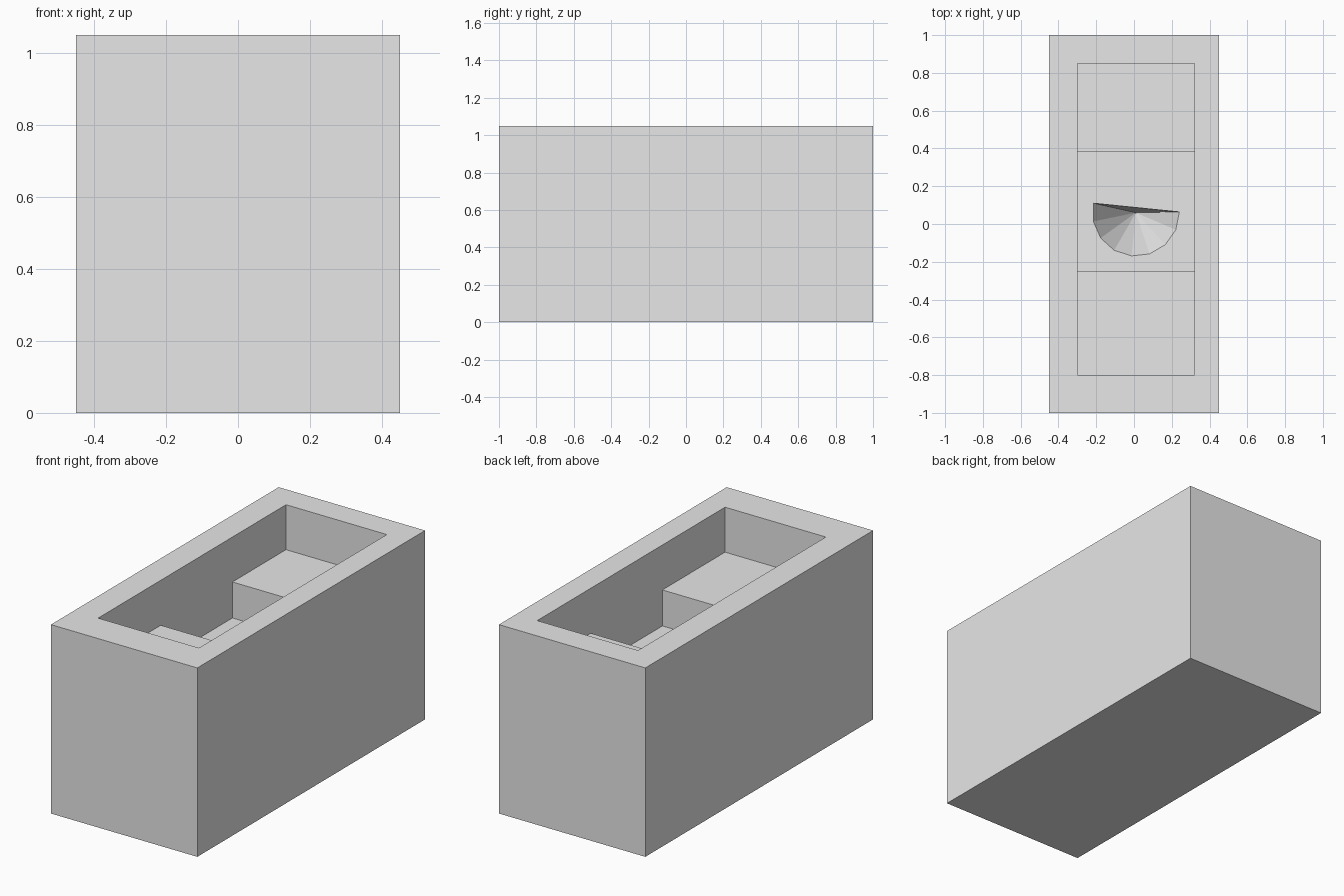
import bpy
import bmesh
from math import cos, sin, radians
from mathutils import Vector

cube = bpy.data.objects.get("Cube")
if cube:
    bpy.data.objects.remove(cube, do_unlink=True)

grey = bpy.data.materials.new("plain grey")
grey.use_nodes = True
colour = (0.8, 0.8, 0.8, 1)
grey.diffuse_color = colour
grey.node_tree.nodes["Principled BSDF"].inputs["Base Color"].default_value = colour


def make_object(name, bm):
    bmesh.ops.recalc_face_normals(bm, faces=bm.faces)
    mesh = bpy.data.meshes.new(name)
    bm.to_mesh(mesh)
    bm.free()
    mesh.materials.append(grey)
    obj = bpy.data.objects.new(name, mesh)
    bpy.context.collection.objects.link(obj)
    return obj


def prism(name, profile, direction):
    """Extrude a closed outline of 3D points along a direction."""
    bm = bmesh.new()
    face = bm.faces.new([bm.verts.new(p) for p in profile])
    result = bmesh.ops.extrude_face_region(bm, geom=[face], use_keep_orig=True)
    moved = [v for v in result["geom"] if isinstance(v, bmesh.types.BMVert)]
    bmesh.ops.translate(bm, verts=moved, vec=direction)
    return make_object(name, bm)


def cut(target, cutter):
    cutter.hide_render = True
    cutter.hide_viewport = True
    cutter.display_type = 'WIRE'
    mod = target.modifiers.new(cutter.name, 'BOOLEAN')
    mod.operation = 'DIFFERENCE'
    mod.solver = 'EXACT'
    mod.object = cutter


# Solid outer block
outline = [(-0.45, -1, 0), (0.45, -1, 0), (0.45, 1, 0), (-0.45, 1, 0)]
block = prism("block", outline, Vector((0, 0, 1.05)))

# Open basin with a shelf at each end and a lower floor between them
shelf, floor, above = 0.8, 0.6, 1.3
steps = [(-0.8, above), (-0.8, shelf), (-0.25, shelf), (-0.25, floor),
         (0.38, floor), (0.38, shelf), (0.85, shelf), (0.85, above)]
basin = prism("basin_cutter", [(-0.3, y, z) for y, z in steps], Vector((0.62, 0, 0)))
cut(block, basin)

# Half-round tapered pit in the floor, closed by one straight side
centre = Vector((0.01, 0.06, floor))
rim = [centre + 0.23 * Vector((cos(radians(a)), sin(radians(a)), 0))
       for a in (1 - 24.2 * i for i in range(9))]
bm = bmesh.new()
low = [bm.verts.new(p) for p in rim]
high = [bm.verts.new(p + Vector((0, 0, 0.1))) for p in rim]
tip = bm.verts.new(centre - Vector((0, 0, 0.4)))
bm.faces.new(high)
for i in range(len(rim)):
    j = (i + 1) % len(rim)
    bm.faces.new((low[i], low[j], high[j], high[i]))
    bm.faces.new((low[j], low[i], tip))
pit = make_object("pit_cutter", bm)
cut(block, pit)
